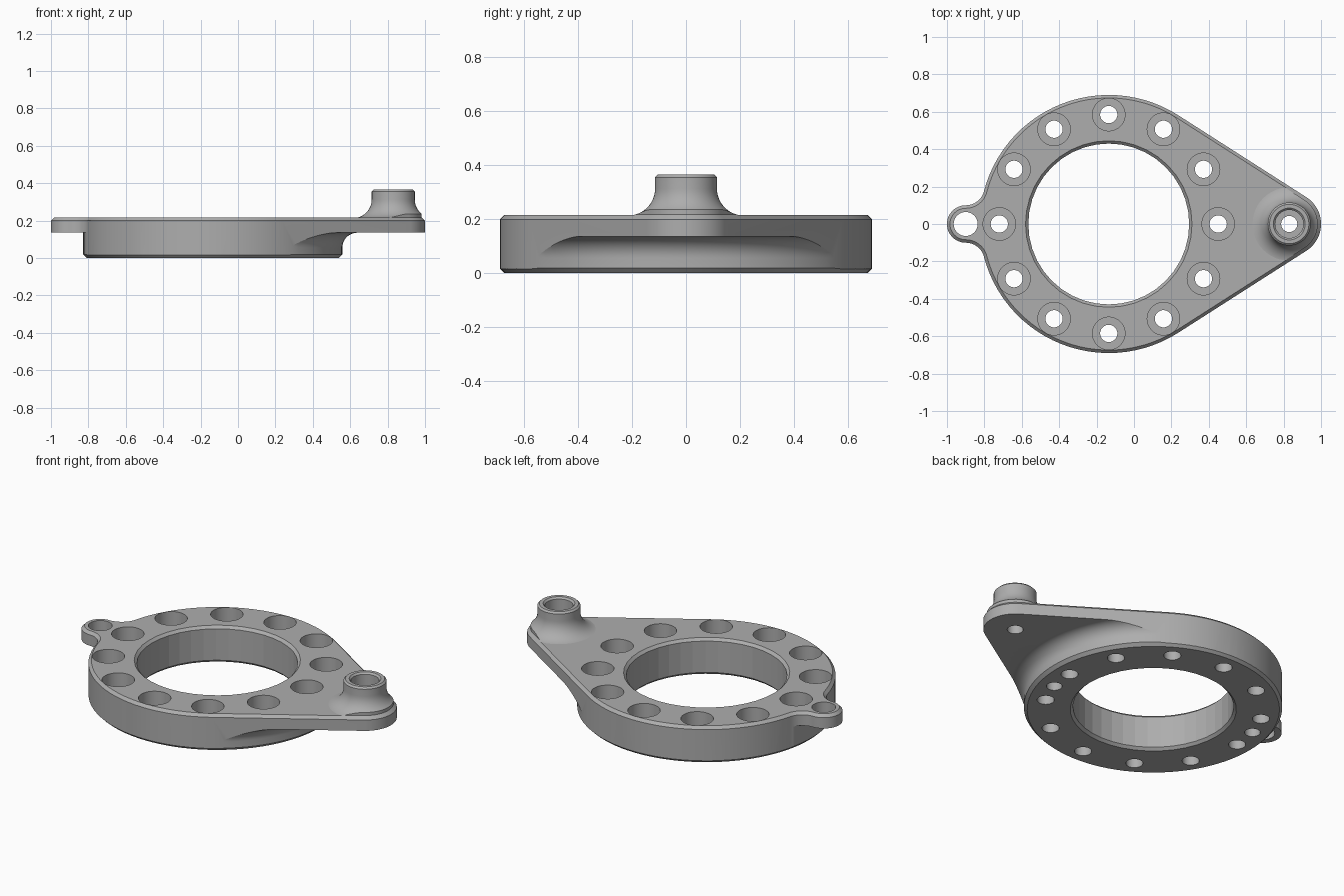
import bpy, bmesh, math
from math import sin, cos, pi, radians

cube = bpy.data.objects.get("Cube")
if cube:
    bpy.data.objects.remove(cube)

RING, ARM, LUG = -0.135, 0.83, -0.90        # x of the three centres
RING_R, ARM_R, LUG_R, BLEND = 0.69, 0.17, 0.10, 0.10
TOP, UNDER, BOLT_R = 0.215, 0.135, 0.585

metal = bpy.data.materials.new("grey metal")
metal.use_nodes = True
metal.diffuse_color = (0.42, 0.42, 0.42, 1)
metal.node_tree.nodes["Principled BSDF"].inputs["Base Color"].default_value = (0.42, 0.42, 0.42, 1)


def loft(name, loops):
    """Closed solid through equal-length loops of points."""
    bm = bmesh.new()
    rows = [[bm.verts.new(p) for p in loop] for loop in loops]
    n = len(rows[0])
    for a, b in zip(rows, rows[1:]):
        for i in range(n):
            j = (i + 1) % n
            bm.faces.new((a[i], a[j], b[j], b[i]))
    bm.faces.new(rows[0][::-1])
    bm.faces.new(rows[-1])
    bmesh.ops.recalc_face_normals(bm, faces=bm.faces)
    mesh = bpy.data.meshes.new(name)
    bm.to_mesh(mesh)
    bm.free()
    mesh.materials.append(metal)
    obj = bpy.data.objects.new(name, mesh)
    bpy.context.collection.objects.link(obj)
    return obj


def lathe(name, profile, x, y=0, n=48):
    """Turn (radius, height) points about an upright axis."""
    return loft(name, [[(x + r * cos(2 * pi * i / n), y + r * sin(2 * pi * i / n), z)
                        for i in range(n)] for r, z in profile])


def combine(target, tool, operation):
    mod = target.modifiers.new("join", 'BOOLEAN')
    mod.operation, mod.object, mod.solver = operation, tool, 'EXACT'
    bpy.context.view_layer.objects.active = target
    bpy.ops.object.modifier_apply(modifier=mod.name)
    bpy.data.objects.remove(tool)


def arc(cx, cy, r, a, b, n):
    return [(cx + r * cos(a + (b - a) * i / n), cy + r * sin(a + (b - a) * i / n))
            for i in range(n + 1)]


def outline(d, z):
    """Plan outline of ring, arm and lug, moved inward by d."""
    tangent = math.acos((RING_R - ARM_R) / (ARM - RING))
    gap, to_ring, to_lug = RING - LUG, RING_R + BLEND, LUG_R + BLEND
    u = (gap ** 2 + to_ring ** 2 - to_lug ** 2) / (2 * gap)
    v = math.sqrt(to_ring ** 2 - u ** 2)
    theta = math.atan2(v, -u)
    lug_dir = math.atan2(v, gap - u)
    half = arc(ARM, 0, ARM_R - d, 0, tangent, 12)
    half += arc(RING, 0, RING_R - d, tangent, theta, 26)
    half += arc(RING - u, v, BLEND + d, theta - pi, lug_dir - pi, 12)[1:-1]
    half += arc(LUG, 0, LUG_R - d, lug_dir, pi, 14)
    return [(x, y, z) for x, y in half] + [(x, -y, z) for x, y in half[-2:0:-1]]


# Ring body with a hollow flare under the arm side only
def flared_loop(r, z, flare, n=96):
    pts = []
    for i in range(n):
        a = 2 * pi * i / n
        q = r + (flare if cos(a) > 0 else 0)
        pts.append((RING + q * cos(a), q * sin(a), z))
    return pts


FLARE, WALL = 0.08, 0.693
loops = [flared_loop(WALL - 0.018, 0, 0), flared_loop(WALL, 0.018, 0)]
for i in range(13):
    a = radians(90) * i / 12
    loops.append(flared_loop(WALL, UNDER - FLARE + FLARE * sin(a), FLARE * (1 - cos(a))))
loops += [flared_loop(1.3, UNDER, 0), flared_loop(1.3, TOP, 0)]
body = loft("bearing_flange", loops)

# Boss with a curved foot
foot = [(0.215 - 0.1 * sin(radians(7.5 * i)), 0.313 - 0.1 * cos(radians(7.5 * i)))
        for i in range(13)]
boss = lathe("boss", [(0.215, 0.18)] + foot + [(0.115, 0.355), (0.105, 0.365)], ARM)
combine(body, boss, 'UNION')

# Trim everything to the plan outline, with a chamfered upper edge
trim = loft("outline_trim", [outline(0, -0.1), outline(0, 0.199),
                             outline(0.018, 0.217), outline(0.018, 0.5)])
combine(body, trim, 'INTERSECT')

# Central bore, chamfered at both ends
bore = lathe("bore_cutter", [(0.445, -0.1), (0.445, 0), (0.43, 0.015),
                             (0.43, TOP - 0.015), (0.445, TOP), (0.445, 0.4)], RING, n=40)
combine(body, bore, 'DIFFERENCE')

# Twelve counterbored bolt holes
for k in range(12):
    a = radians(30 * k)
    hole = lathe("bolt_cutter", [(0.046, -0.1), (0.046, 0.08), (0.087, 0.08), (0.087, 0.4)],
                 RING + BOLT_R * cos(a), BOLT_R * sin(a))
    combine(body, hole, 'DIFFERENCE')

# Two blind pin holes underneath
for angle in (-15, 165):
    a = radians(angle)
    pin = lathe("pin_cutter", [(0.042, -0.1), (0.042, 0.12)],
                RING + BOLT_R * cos(a), BOLT_R * sin(a))
    combine(body, pin, 'DIFFERENCE')

# Boss and lug holes
boss_hole = lathe("boss_cutter", [(0.043, -0.1), (0.043, 0.2), (0.075, 0.2),
                                  (0.075, 0.355), (0.087, 0.367), (0.087, 0.5)], ARM)
combine(body, boss_hole, 'DIFFERENCE')
combine(body, lathe("lug_cutter", [(0.064, -0.1), (0.064, 0.5)], LUG), 'DIFFERENCE')

# Smooth the curved walls, keep the edges crisp
bpy.ops.object.select_all(action='DESELECT')
body.select_set(True)
bpy.context.view_layer.objects.active = body
bpy.ops.object.shade_smooth_by_angle(angle=radians(8.5))
